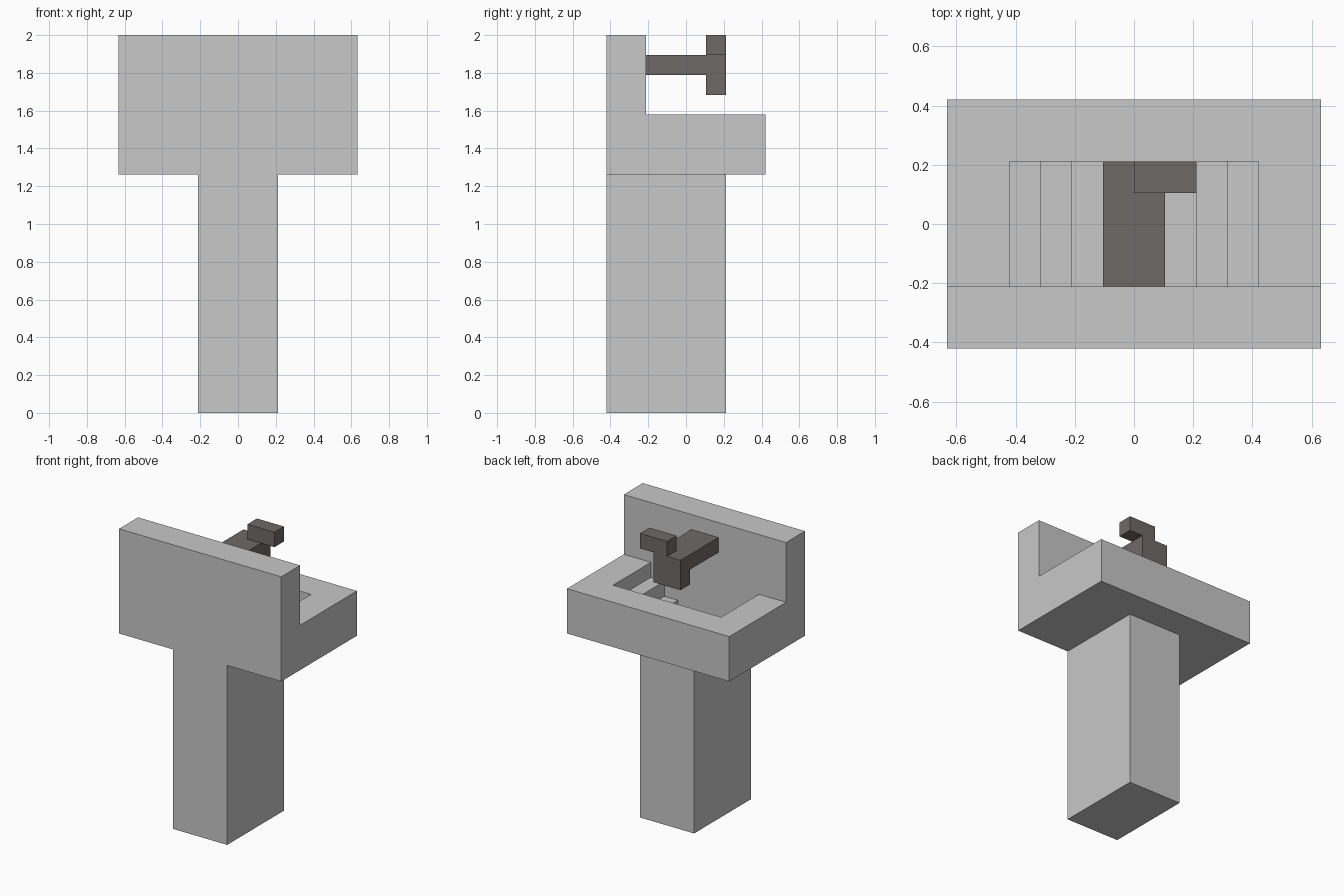
import bpy, bmesh

if "Cube" in bpy.data.objects:
    bpy.data.objects.remove(bpy.data.objects["Cube"])

U = 2 / 19  # the model sits on a grid of 19 units in height


def material(name, rgb):
    m = bpy.data.materials.new(name)
    m.diffuse_color = (*rgb, 1)
    m.use_nodes = True
    m.node_tree.nodes["Principled BSDF"].inputs["Base Color"].default_value = m.diffuse_color
    return m


stone = material("light grey stone", (0.58, 0.58, 0.58))
metal = material("dark warm grey metal", (0.159, 0.142, 0.133))


def prism(name, profile, lo, hi, axis, mat):
    """Extrude a grid-unit profile along x (profile is y,z) or y (profile is x,z)."""
    bm = bmesh.new()

    def place(a, b, t):
        return [c * U for c in ((t, a, b) if axis == "x" else (a, t, b))]
    face = bm.faces.new([bm.verts.new(place(a, b, lo)) for a, b in profile])
    grown = bmesh.ops.extrude_face_region(bm, geom=[face])["geom"]
    shift = place(0, 0, hi - lo)
    bmesh.ops.translate(bm, vec=shift, verts=[g for g in grown if isinstance(g, bmesh.types.BMVert)])
    bmesh.ops.recalc_face_normals(bm, faces=bm.faces)
    mesh = bpy.data.meshes.new(name)
    bm.to_mesh(mesh)
    bm.free()
    mesh.materials.append(mat)
    ob = bpy.data.objects.new(name, mesh)
    bpy.context.collection.objects.link(ob)
    return ob


# Pedestal, whose top closes the bottom of the bowl
prism("pedestal", [(-4, 0), (2, 0), (2, 12), (-4, 12)], -2, 2, "x", stone)

# Basin with tall backboard, L-shaped from the side
basin = prism("basin", [(-4, 12), (4, 12), (4, 15), (-2, 15), (-2, 19), (-4, 19)], -6, 6, "x", stone)

# Stepped bowl cut out of the basin
half = [(2, 11), (2, 13), (3, 13), (3, 14), (4, 14), (4, 16)]
steps = half + [(-x, z) for x, z in reversed(half)]
cutter = prism("bowl_cutter", steps, -2, 2, "y", stone)
cutter.hide_render = True
cut = basin.modifiers.new("bowl", "BOOLEAN")
cut.operation, cut.solver, cut.object = "DIFFERENCE", "EXACT", cutter
bpy.context.view_layer.objects.active = basin
bpy.ops.object.modifier_apply(modifier=cut.name)
bpy.data.objects.remove(cutter)

# Tap: arm from the backboard with a downturned spout, and an offset handle on top
prism("tap", [(-2, 17), (1, 17), (1, 16), (2, 16), (2, 18), (-2, 18)], -1, 1, "x", metal)
prism("tap_handle", [(1, 18), (2, 18), (2, 19), (1, 19)], 0, 2, "x", metal)
